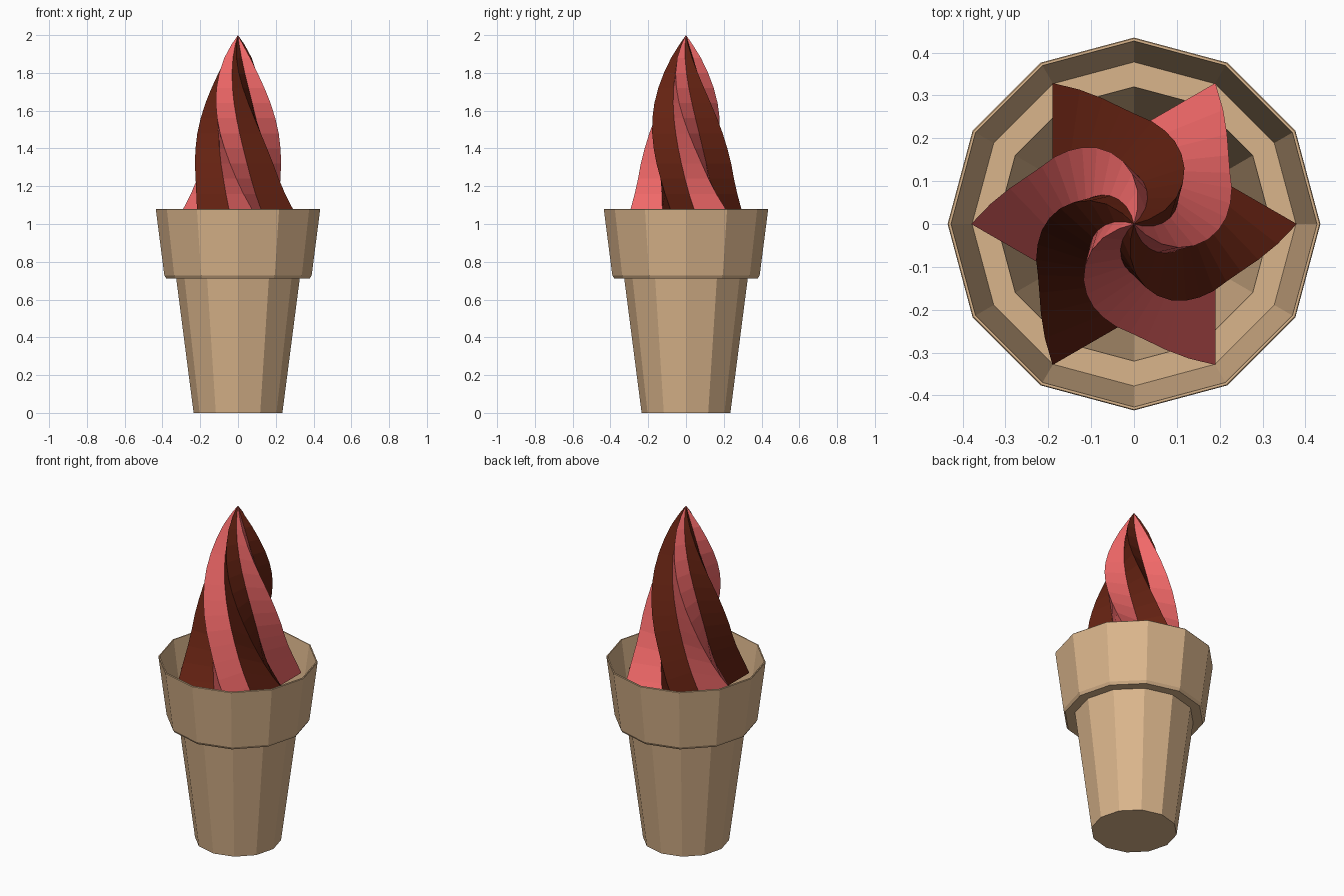
import bpy, bmesh
from math import cos, sin, pi, radians

if "Cube" in bpy.data.objects:
    bpy.data.objects.remove(bpy.data.objects["Cube"])


def material(name, rgb):
    m = bpy.data.materials.new(name)
    m.diffuse_color = (*rgb, 1)
    m.use_nodes = True
    m.node_tree.nodes["Principled BSDF"].inputs["Base Color"].default_value = m.diffuse_color
    return m


def finish(bm, name, mats):
    bmesh.ops.recalc_face_normals(bm, faces=bm.faces)
    me = bpy.data.meshes.new(name)
    bm.to_mesh(me)
    bm.free()
    for m in mats:
        me.materials.append(m)
    ob = bpy.data.objects.new(name, me)
    bpy.context.collection.objects.link(ob)
    return ob


def ring(bm, radii, z, turn=0.0):
    n = len(radii)
    return [bm.verts.new((r * cos(2 * pi * i / n - turn),
                          r * sin(2 * pi * i / n - turn), z))
            for i, r in enumerate(radii)]


def bridge(bm, a, b):
    n = len(a)
    return [bm.faces.new((a[i], a[(i + 1) % n], b[(i + 1) % n], b[i]))
            for i in range(n)]


wafer = material("wafer", (0.70, 0.46, 0.26))
pink = material("pink_cream", (0.88, 0.14, 0.14))
brown = material("brown_cream", (0.13, 0.016, 0.006))

# Wafer cup: twelve-sided outer wall, stepped rim, ledge and inner wall
profile = [(0.235, 0.0), (0.327, 0.712), (0.380, 0.712), (0.390, 0.728),
           (0.435, 1.077), (0.433, 1.08), (0.427, 1.08),
           (0.378, 0.73), (0.320, 0.73), (0.228, 0.015)]
bm = bmesh.new()
rings = [ring(bm, [r] * 12, z) for r, z in profile]
for a, b in zip(rings, rings[1:]):
    bridge(bm, a, b)
bm.faces.new(rings[0])
bm.faces.new(rings[-1])
finish(bm, "wafer_cup", [wafer])

# Twisted cream: six-pointed star swept upward, lobes alternating in colour
ridge = [(0.92, 0.38), (1.0, 0.338), (1.08, 0.302), (1.16, 0.273),
         (1.24, 0.254), (1.32, 0.243), (1.40, 0.230), (1.48, 0.216),
         (1.56, 0.198), (1.64, 0.176), (1.72, 0.149), (1.80, 0.117),
         (1.88, 0.079), (1.95, 0.036)]
bm = bmesh.new()
z0 = ridge[0][0]
twist = radians(108)
rings = [ring(bm, [r, r * 0.577] * 6, z, twist * (z - z0) / (2 - z0))
         for z, r in ridge]
tip = bm.verts.new((0, 0, 2))
bm.faces.new(rings[0]).material_index = 1
for a, b in zip(rings, rings[1:]):
    for i, f in enumerate(bridge(bm, a, b)):
        f.material_index = ((i + 1) // 2) % 2
top = rings[-1]
for i in range(12):
    f = bm.faces.new((top[i], top[(i + 1) % 12], tip))
    f.material_index = ((i + 1) // 2) % 2
finish(bm, "swirl_cream", [brown, pink])
